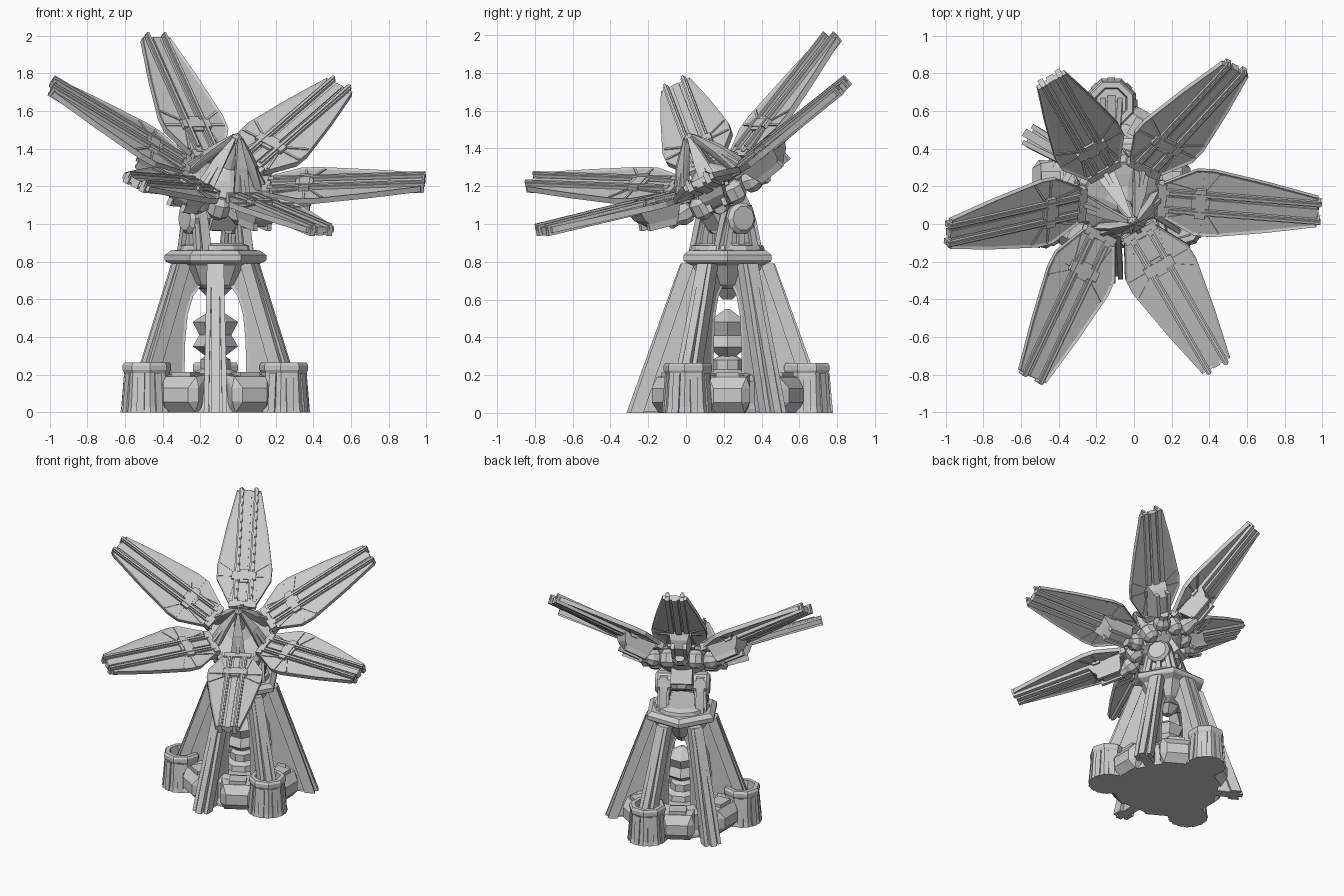
import bpy, bmesh
from math import radians, sin, cos, pi
from mathutils import Matrix, Vector

if "Cube" in bpy.data.objects:
    bpy.data.objects.remove(bpy.data.objects["Cube"])

T = Matrix.Translation


def R(deg, axis='Z'):
    return Matrix.Rotation(radians(deg), 4, axis)


def finish(bm, name, mat):
    bmesh.ops.recalc_face_normals(bm, faces=bm.faces)
    me = bpy.data.meshes.new(name)
    bm.to_mesh(me)
    bm.free()
    ob = bpy.data.objects.new(name, me)
    ob.matrix_world = mat
    bpy.context.collection.objects.link(ob)
    return ob


def hull(name, pts, mat):
    """Convex solid around a few points."""
    bm = bmesh.new()
    for p in pts:
        bm.verts.new(p)
    bmesh.ops.convex_hull(bm, input=bm.verts)
    bmesh.ops.dissolve_limit(bm, angle_limit=0.01, verts=bm.verts, edges=bm.edges)
    return finish(bm, name, mat)


def box(name, x, y, z, mat):
    return hull(name, [(a, b, c) for a in x for b in y for c in z], mat)


def taper(name, a, b, mat):
    """Solid between two rectangles; each is (x, half_width, z_low, z_high)."""
    return hull(name, [(x, s * w, z) for x, w, lo, hi in (a, b) for s in (-1, 1) for z in (lo, hi)], mat)


def lathe(name, profile, n, mat, phase=0):
    """Turn an (r, z) profile around z with n flat sides."""
    bm = bmesh.new()
    rings = [[bm.verts.new((r * cos(radians(phase) + 2 * pi * i / n),
                            r * sin(radians(phase) + 2 * pi * i / n), z)) for i in range(n)]
             for r, z in profile]
    for a, b in zip(rings, rings[1:]):
        for i in range(n):
            bm.faces.new((a[i], a[(i + 1) % n], b[(i + 1) % n], b[i]))
    bm.faces.new(rings[0])
    bm.faces.new(rings[-1])
    return finish(bm, name, mat)


def prism(name, outline, lo, hi, mat, inset=0, depth=0):
    """Extrude an xy outline from z=lo to z=hi, optionally recessing both faces."""
    bm = bmesh.new()
    a = bm.faces.new([bm.verts.new((x, y, lo)) for x, y in outline])
    e = bmesh.ops.extrude_face_region(bm, geom=[a])
    vs = [v for v in e['geom'] if isinstance(v, bmesh.types.BMVert)]
    bmesh.ops.translate(bm, verts=vs, vec=(0, 0, hi - lo))
    bmesh.ops.recalc_face_normals(bm, faces=bm.faces)
    if inset:
        caps = [f for f in bm.faces if len(f.verts) == len(outline)]
        bmesh.ops.inset_individual(bm, faces=caps, thickness=inset, depth=-depth)
    return finish(bm, name, mat)


# ---------------------------------------------------------------- base
B = T((-0.12, 0.22, 0))
lathe("base_drum", [(.36, 0), (.36, .02), (.345, .05), (.345, .17), (.32, .2), (.26, .21), (.26, .17)], 12, B, 15)
lathe("core_pedestal", [(.13, .15), (.12, .21), (.08, .23), (.08, .28), (.05, .30)], 8, B)
lathe("core_crystal", [(.012, .27), (.12, .35), (.085, .41), (.12, .48), (.012, .55)], 6, B)
lathe("core_cap", [(.03, .6), (.09, .66), (.09, .7)], 6, B)

leg_side = [(.1, .68), (.155, .62), (.19, .52), (.205, .38), (.21, .2), (.24, 0),
            (.50, 0), (.42, .24), (.30, .56), (.225, .79), (.1, .79)]
for i in range(6):
    L = B @ R(30 + 60 * i)
    # legs: arched fin with side flanges and a raised outer rib
    prism("leg_fin", leg_side, -.035, .035, L @ R(90, 'X'), .012, .006)
    for s in (-1, 1):
        hull("leg_flange", [(r, s * y, z) for r, z, w in ((.515, 0, .062), (.435, .24, .058), (.245, .79, .045))
                            for r in (r, r - .07) for y in (w - .026, w)], L)
    hull("leg_rib", [(r, y, z) for r, z in ((.535, 0), (.44, 0), (.25, .79), (.2, .79)) for y in (-.022, .022)], L)
    # bulging tanks between the legs
    G = B @ R(60 * i)
    hull("base_tank", [(x, s * y, z) for x, y, z in
                       ((.3, .10, .0), (.37, .09, .0), (.42, .075, .055), (.42, .075, .13), (.375, .1, .19),
                        (.3, .115, .20), (.385, .12, .06), (.385, .12, .13)) for s in (-1, 1)], G)
    box("tank_cap", (.27, .37), (-.06, .06), (.18, .215), G)

# hollow pods at the foot of every second leg
for a in (90, 210, 330):
    P = B @ R(a) @ T((.42, 0, 0))
    lathe("foot_pod", [(.142, 0), (.135, .03), (.122, .21), (.13, .225), (.13, .25), (.12, .265),
                       (.09, .265), (.082, .2)], 8, P, 22.5)
    for k in (-90, -45, 0, 45, 90):
        Q = P @ R(k)
        hull("pod_flute", [(x, y, z) for x, z in ((.09, 0), (.138, 0), (.09, .21), (.12, .21))
                           for y in (-.02, .02)], Q)

# ---------------------------------------------------------------- platform
lathe("platform", [(.10, .655), (.15, .68), (.215, .78), (.262, .80), (.27, .81), (.27, .835),
                   (.235, .86), (.18, .862)], 6, B)
lathe("platform_turntable", [(.2, .85), (.19, .885), (.15, .9)], 12, B)

# ---------------------------------------------------------------- yoke
Y = T((-.12, .21, 1.03)) @ R(-60)
for s in (-1, 1):
    side = sorted((s * .10, s * .155))
    prism("yoke_arm", [(-.135, -.17), (.135, -.17), (.10, -.02), (.07, .07), (-.07, .07), (-.10, -.02)],
          .10, .155, Y @ (R(90, 'X') if s < 0 else R(180) @ R(90, 'X')), .018, .01)
    for x in (-.085, 0, .085):
        hull("yoke_rib", [(x + a, s * b, -.17) for a in (-.018, .018) for b in (.09, .175)] +
             [(x * .6 + a, s * b, .02) for a in (-.014, .014) for b in (.09, .165)], Y)
    lathe("pivot_disc", [(.085, .08), (.085, .17), (.065, .19)], 10, Y @ R(-90 * s, 'X'))
lathe("pivot_axle", [(.06, -.12), (.06, .12)], 10, Y @ R(90, 'X'))

# ---------------------------------------------------------------- dish head
D = T((0, .005, 1.48)) @ R(120) @ R(-30, 'Y')
lathe("dish_neck", [(.07, -.56), (.095, -.52), (.095, -.44), (.125, -.41)], 8, D, 22.5)
box("neck_cradle", (-.11, .11), (-.075, .075), (-.53, -.42), D)
lathe("dish_hub", [(.10, -.44), (.165, -.40), (.185, -.34), (.21, -.29), (.16, -.27), (.1, -.25),
                   (.04, -.2), (.025, -.04)], 12, D, 15)
lathe("emitter_tip", [(.02, -.07), (.032, -.045), (.028, -.02), (.006, .0)], 6, D)

half = [(0, .10), (.17, .19), (.26, .193), (.55, .143), (.82, .085)]
outline = half + [(x, -y) for x, y in reversed(half)]
for i in range(6):
    A = D @ R(60 * i)
    # feed struts converging on the tip
    hull("feed_strut", [(r, s * w, h) for r, w, h in
                        ((.205, .05, -.27), (.165, .03, -.28), (.13, .035, -.14), (.03, .009, -.02), (.01, .006, -.04))
                        for s in (-1, 1)], A)
    hull("strut_ridge", [(.225, .014, -.26), (.225, -.014, -.26), (.17, .014, -.27), (.17, -.014, -.27),
                         (.02, .005, -.012), (.02, -.005, -.012)], A)
    # rear support arm with ball joints
    lathe("support_arm", [(.04, .08), (.05, .12), (.05, .16), (.035, .18), (.062, .21), (.062, .255),
                          (.04, .285), (.04, .33)], 8, A @ T((0, 0, -.355)) @ R(90, 'Y'), 22.5)
    lathe("joint_ball", [(.03, -.065), (.06, -.035), (.06, .03), (.03, .06)], 8,
          A @ R(30) @ T((.19, 0, -.355)), 22.5)

    # petals
    P = A @ T((.23, 0, -.26)) @ R(-18, 'Y')
    prism("petal_panel", outline, -.016, .016, P, .014, .007)
    box("petal_hinge", (-.03, .015), (-.095, .095), (-.03, .022), P)
    for s in (-1, 1):
        F = P @ T((0, s * .052, 0))
        taper("petal_rail", (.0, .018, -.036, .026), (.835, .015, -.03, .026), F)
        taper("petal_rail_crest", (.03, .008, 0, .036), (.84, .007, 0, .036), F)
        # diagonal creases from the brace to the outer corners
        for x0, y0, x1, y1 in ((.16, .07, .03, .1), (.2, .07, .2, .185), (.23, .07, .3, .175)):
            d = Vector((x1 - x0, s * (y1 - y0), 0))
            n = Vector((-d.y, d.x, 0)).normalized() * .006
            p, q = Vector((x0, s * y0, 0)), Vector((x1, s * y1, 0))
            hull("petal_crease", [v + m + Vector((0, 0, z)) for v in (p, q) for m in (n, -n)
                                  for z in (-.015, .015)], P)
    taper("petal_spine", (.02, .022, -.045, .016), (.825, .02, -.03, .016), P)
    box("petal_brace", (.17, .225), (-.085, .085), (-.03, .032), P)
    box("petal_brace_hub", (.15, .245), (-.03, .03), (-.03, .028), P)
    # bracket on the back of the petal
    hull("petal_bracket", [(x, s * y, z) for x, y, z in
                           ((.02, .075, -.02), (.27, .075, -.02), (.04, .05, -.12), (.19, .05, -.12),
                            (.24, .06, -.075)) for s in (-1, 1)], P)
    for s in (-1, 1):
        box("bracket_rail", (.05, .22), sorted((s * .03, s * .055)), (-.135, -.05), P)
